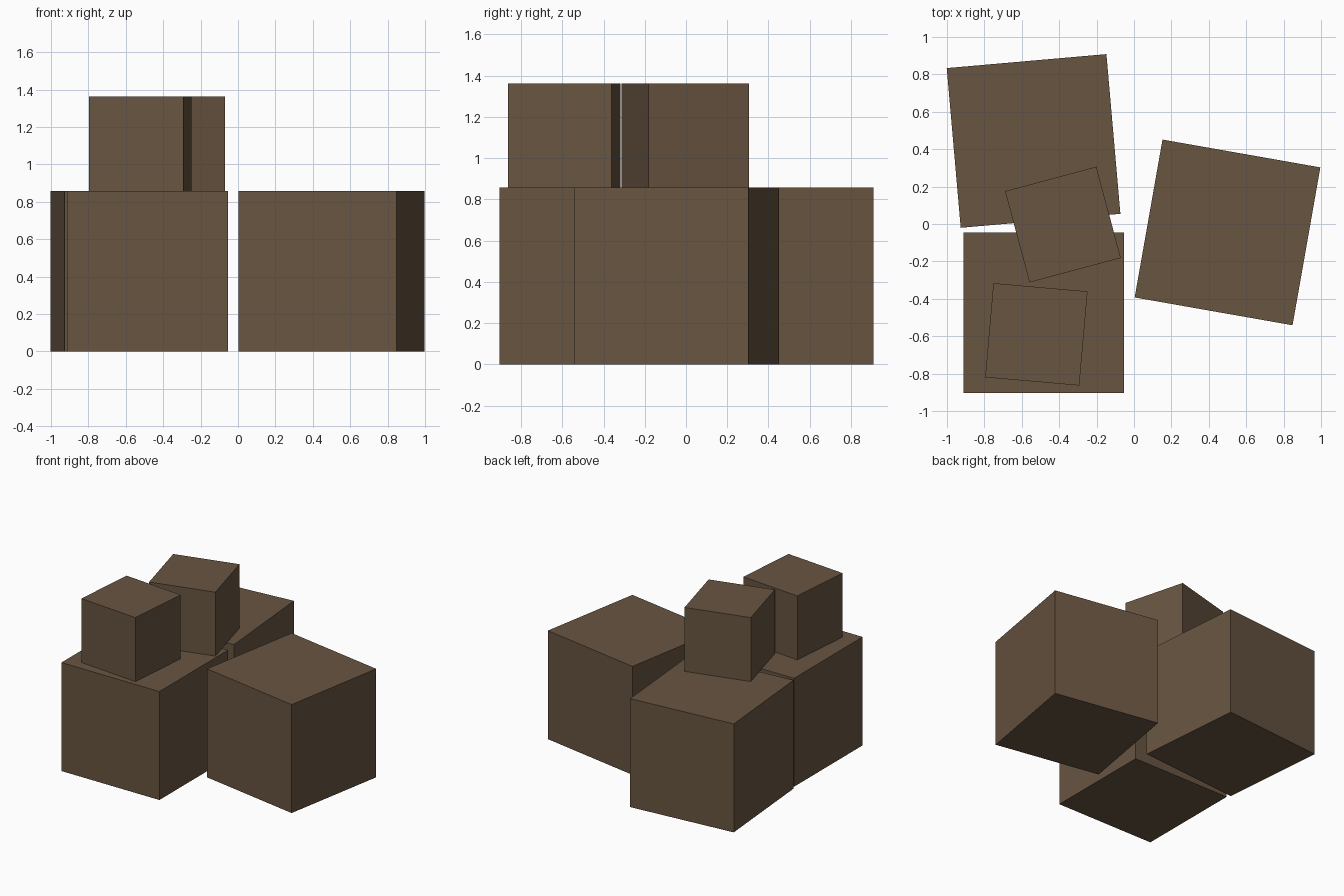
import bpy
from math import radians

if "Cube" in bpy.data.objects:
    bpy.data.objects.remove(bpy.data.objects["Cube"])

wood = bpy.data.materials.new("dull brown")
wood.diffuse_color = (0.138, 0.090, 0.053, 1)
wood.use_nodes = True
wood.node_tree.nodes["Principled BSDF"].inputs["Base Color"].default_value = wood.diffuse_color

BIG, SMALL = 0.857, 0.505


def crate(name, size, x, y, base, turn):
    """A plain cube resting at height base, turned about z."""
    bpy.ops.mesh.primitive_cube_add(size=size, location=(x, y, base + size / 2),
                                    rotation=(0, 0, radians(turn)))
    ob = bpy.context.object
    ob.name = name
    ob.data.materials.append(wood)


# Large crates on the ground
crate("front_left_crate", BIG, -0.483, -0.475, 0, 0)
crate("back_left_crate", BIG, -0.537, 0.444, 0, 5)
crate("right_crate", BIG, 0.5, -0.045, 0, -10)

# Small crates stacked on top
crate("middle_small_crate", SMALL, -0.38, -0.003, BIG, 15)
crate("front_small_crate", SMALL, -0.522, -0.59, BIG, -5)
